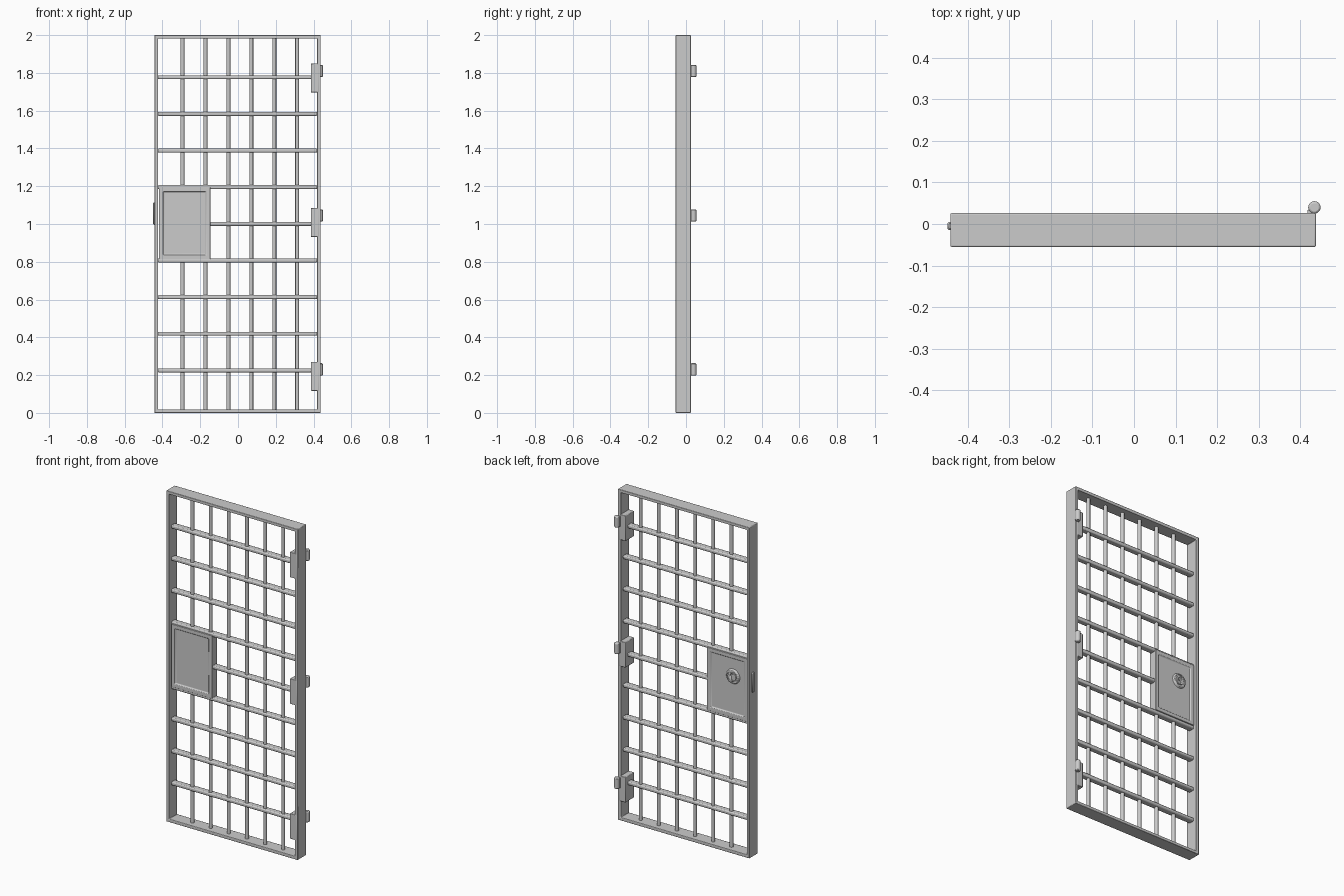
import bpy, bmesh, math
from mathutils import Matrix, Vector

if "Cube" in bpy.data.objects:
    bpy.data.objects.remove(bpy.data.objects["Cube"])

YC = -0.0145  # mid-plane of the door leaf


def finish(name, bm, bevel=0.0, seg=2, smooth=True):
    bmesh.ops.recalc_face_normals(bm, faces=bm.faces)
    me = bpy.data.meshes.new(name)
    bm.to_mesh(me)
    bm.free()
    ob = bpy.data.objects.new(name, me)
    bpy.context.collection.objects.link(ob)
    if bevel:
        m = ob.modifiers.new("bevel", 'BEVEL')
        m.width, m.segments, m.limit_method = bevel, seg, 'ANGLE'
    if smooth:
        bpy.ops.object.select_all(action='DESELECT')
        bpy.context.view_layer.objects.active = ob
        ob.select_set(True)
        bpy.ops.object.shade_smooth_by_angle(angle=math.radians(35))
    return ob


def box_bm(lo, hi):
    lo, hi = Vector(lo), Vector(hi)
    bm = bmesh.new()
    bmesh.ops.create_cube(bm, size=1)
    bmesh.ops.scale(bm, vec=hi - lo, verts=bm.verts)
    bmesh.ops.translate(bm, vec=(lo + hi) / 2, verts=bm.verts)
    return bm


def box(name, lo, hi, bevel=0.0, seg=2):
    return finish(name, box_bm(lo, hi), bevel, seg)


def cyl(name, center, r, h, axis='Z', n=16, bevel=0.0, r2=None):
    bm = bmesh.new()
    rot = Matrix.Rotation(math.radians(-90), 4, 'X') if axis == 'Y' else Matrix()
    bmesh.ops.create_cone(bm, cap_ends=True, segments=n, radius1=r, radius2=r if r2 is None else r2,
                          depth=h, matrix=Matrix.Translation(center) @ rot)
    return finish(name, bm, bevel)


def y_faces(bm):
    bm.normal_update()
    return [f for f in bm.faces if abs(f.normal.y) > 0.9]


# outer frame: hollowed slab
bm = box_bm((-0.442, -0.055, 0), (0.4375, 0.026, 2))
inner = y_faces(bm)
for f in inner:
    bmesh.ops.inset_individual(bm, faces=[f], thickness=0.026)
edges = list({e for f in inner for e in f.edges})
bmesh.ops.delete(bm, geom=inner, context='FACES_ONLY')
bmesh.ops.bridge_loops(bm, edges=edges)
finish("frame", bm, 0.003)

# round upright bars
for i in range(6):
    cyl(f"upright_bar_{i}", (-0.294 + i * 0.1215, YC, 1.0), 0.0105, 1.97)

# flat cross bars, the middle one stops at the lock case
for i in range(9):
    z = 0.225 + i * 0.194
    x0 = -0.16 if i == 4 else -0.425
    box(f"cross_bar_{i}", (x0, YC - 0.019, z - 0.0105), (0.42, YC + 0.019, z + 0.0105), 0.006)

# lock case with a recessed panel on both sides
bm = box_bm((-0.419, YC - 0.025, 0.814), (-0.146, YC + 0.025, 1.194))
for f in y_faces(bm):
    bmesh.ops.inset_individual(bm, faces=[f], thickness=0.03)
    bmesh.ops.inset_individual(bm, faces=[f], thickness=0.008, depth=-0.007)
finish("lock_case", bm, 0.002)

# keyhole rosette on the back
KX, KZ, KY = -0.318, 1.06, YC + 0.018
rosette = cyl("keyhole_rosette", (KX, KY + 0.004, KZ), 0.046, 0.012, 'Y', 32, 0.002, 0.040)
bm = bmesh.new()
for r, y0, y1 in ((0.033, 0.006, 0.02), ):
    bmesh.ops.create_cone(bm, cap_ends=True, segments=32, radius1=r, radius2=r, depth=y1 - y0,
                          matrix=Matrix.Translation((KX, KY + (y0 + y1) / 2, KZ))
                          @ Matrix.Rotation(math.radians(90), 4, 'X'))
groove = finish("rosette_cutter", bm)
groove.hide_render = True
groove.hide_set(True)
m = rosette.modifiers.new("recess", 'BOOLEAN')
m.object, m.operation = groove, 'DIFFERENCE'

# raised plug with a keyhole slot
plug = cyl("key_plug", (KX, KY + 0.005, KZ), 0.026, 0.012, 'Y', 32, 0.002)
pts = [(0.011 * math.sin(math.radians(a)), 0.008 + 0.011 * math.cos(math.radians(a)))
       for a in range(-140, 141, 20)] + [(0.006, -0.019), (-0.006, -0.019)]
bm = bmesh.new()
face = bm.faces.new([bm.verts.new((KX + x, KY + 0.003, KZ + z)) for x, z in pts])
ext = bmesh.ops.extrude_face_region(bm, geom=[face])
bmesh.ops.translate(bm, vec=(0, 0.03, 0), verts=[v for v in ext["geom"] if isinstance(v, bmesh.types.BMVert)])
slot = finish("slot_cutter", bm)
slot.hide_render = True
slot.hide_set(True)
m = plug.modifiers.new("slot", 'BOOLEAN')
m.object, m.operation = slot, 'DIFFERENCE'

# latch tongue on the closing edge
box("latch_tongue", (-0.449, -0.015, 0.995), (-0.43, 0.005, 1.115), 0.004, 1)

# hinges: block around the frame plus a barrel behind it
for i, z in enumerate((0.27, 1.085, 1.85)):
    box(f"hinge_block_{i}", (0.386, -0.0555, z - 0.153), (0.43, 0.0268, z), 0.003)
    cyl(f"hinge_barrel_{i}", (0.434, 0.040, z - 0.04), 0.015, 0.066, 'Z', 20, 0.005)
    box(f"hinge_leaf_{i}", (0.418, 0.022, z - 0.07), (0.434, 0.034, z - 0.01))
